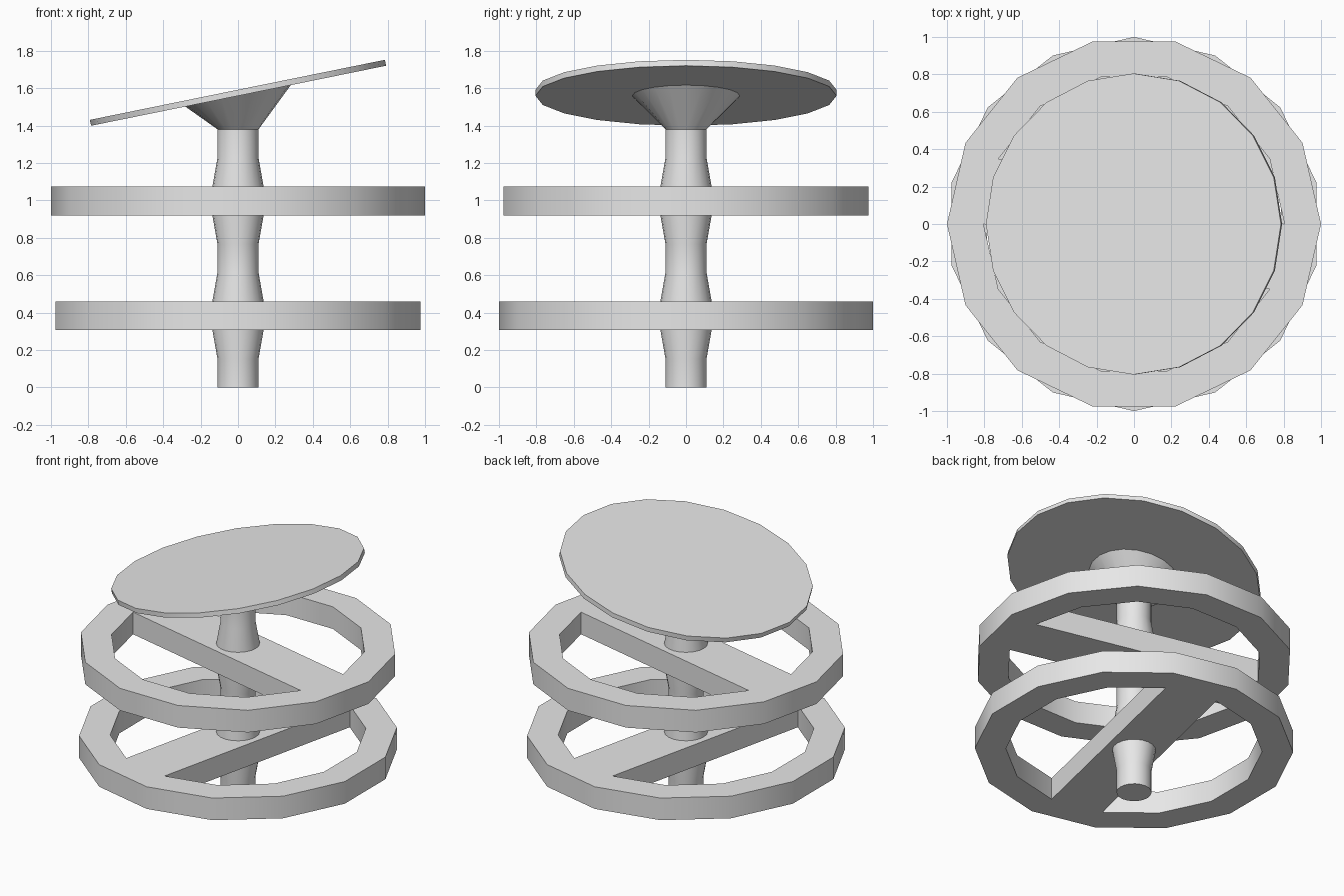
import bpy, bmesh, math
from mathutils import Matrix, Vector

cube = bpy.data.objects.get("Cube")
if cube:
    bpy.data.objects.remove(cube, do_unlink=True)

GREY = (0.8, 0.8, 0.8, 1.0)
grey = bpy.data.materials.new("light_grey")
grey.use_nodes = True
grey.diffuse_color = GREY
grey.node_tree.nodes["Principled BSDF"].inputs["Base Color"].default_value = GREY

STEP = 1.38 / 9          # height of one post segment
TILT = Matrix.Rotation(math.radians(-11.5), 4, 'Y')


def circle(bm, radius, sides, z=0.0, turn=0.0):
    return [bm.verts.new((radius * math.cos(turn + math.tau * i / sides),
                          radius * math.sin(turn + math.tau * i / sides), z))
            for i in range(sides)]


def bridge(bm, a, b):
    n = len(a)
    return [bm.faces.new((a[i], a[(i + 1) % n], b[(i + 1) % n], b[i])) for i in range(n)]


def finish(name, bm):
    bmesh.ops.recalc_face_normals(bm, faces=bm.faces[:])
    mesh = bpy.data.meshes.new(name)
    bm.to_mesh(mesh)
    bm.free()
    mesh.materials.append(grey)
    obj = bpy.data.objects.new(name, mesh)
    bpy.context.collection.objects.link(obj)
    bpy.ops.object.select_all(action='DESELECT')
    obj.select_set(True)
    bpy.context.view_layer.objects.active = obj
    bpy.ops.object.shade_smooth_by_angle(angle=math.radians(30))
    return obj


# Rings: 14-sided hoop with a flush crossbar between two opposite inner edges
def barred_ring(name, z, turn):
    bm = bmesh.new()
    outer = circle(bm, 1.0, 14, z, turn)
    inner = circle(bm, 0.805, 14, z, turn)
    faces = bridge(bm, outer, inner)
    faces.append(bm.faces.new([inner[i] for i in (13, 0, 6, 7)]))
    top = bmesh.ops.extrude_face_region(bm, geom=faces)["geom"]
    bmesh.ops.translate(bm, vec=(0, 0, STEP),
                        verts=[v for v in top if isinstance(v, bmesh.types.BMVert)])
    return finish(name, bm)


barred_ring("lower_ring", 2 * STEP, math.pi / 2)
barred_ring("upper_ring", 6 * STEP, 0.0)

# Post: straight shaft swelling into each ring, then a cone up to the tilted top
bm = bmesh.new()
radii = (0.11, 0.11, 0.137, 0.137, 0.11, 0.11, 0.137, 0.137, 0.11, 0.11)
loops = [circle(bm, r, 20, i * STEP) for i, r in enumerate(radii)]
collar = circle(bm, 0.29, 20)
bmesh.ops.transform(bm, matrix=Matrix.Translation((0, 0, 1.561)) @ TILT, verts=collar)
loops.append(collar)
for a, b in zip(loops, loops[1:]):
    bridge(bm, a, b)
bm.faces.new(loops[0])
bm.faces.new(collar)
finish("post", bm)

# Tilted round top
bm = bmesh.new()
bmesh.ops.create_cone(bm, cap_ends=True, segments=20, radius1=0.805, radius2=0.805,
                      depth=0.032, matrix=Matrix.Translation((0, 0, 1.575)) @ TILT)
finish("tilted_top", bm)
